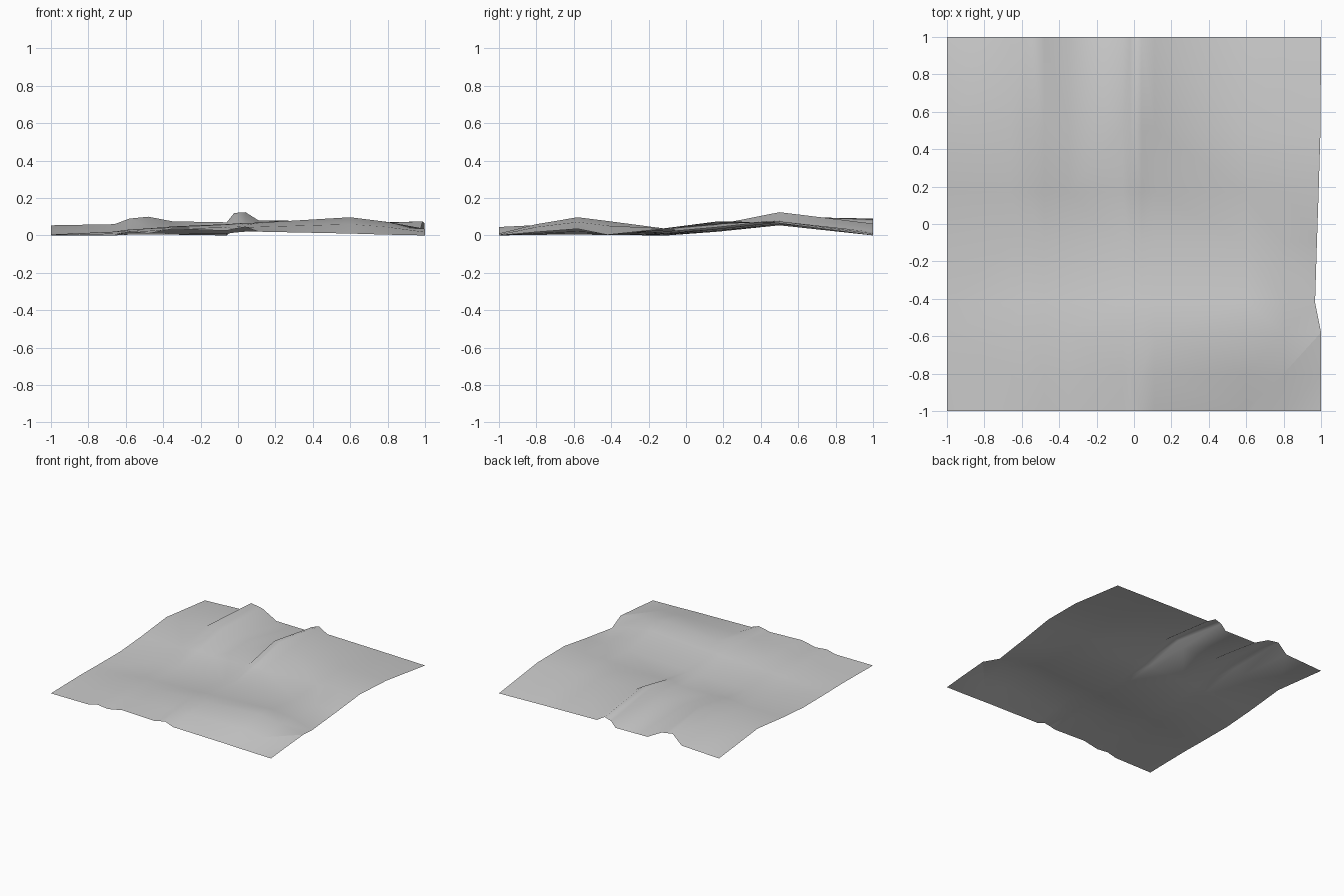
import bpy, bmesh

if "Cube" in bpy.data.objects:
    bpy.data.objects.remove(bpy.data.objects["Cube"])

# Column positions along x, and height profiles (in hundredths) at chosen y stations
xs = [-1, -.66, -.58, -.48, -.35, -.06, -.02, .04, .11, .6, .8, 1]
profiles = {
    -1.00: [0, 0, 2, 1, 3.5, 2.5, 3.5, 4.5, 2, 1, .4, 0],
    -0.80: [.3, 1, 2.6, 2.4, 4.2, 4.4, 4.8, 5.5, 4.6, 6, 4.5, 1.8],
    -0.58: [.5, 2, 3.2, 3.7, 4.8, 6, 6.3, 6.7, 6.8, 9.7, 7.2, 3.5],
    -0.42: [.2, 1, 2.2, 2.6, 3.2, 4, 4.5, 5, 5.1, 7.7, 5.2, .3],
    -0.10: [0, 0, .4, .5, .5, .9, 1.5, 2, 2, 3.5, 3.7, 4],
    0.17: [2, 2.5, 3.8, 4.3, 3.3, 3.3, 5.2, 5.9, 4.4, 6, 6.8, 7.5],
    0.50: [5.4, 6, 9, 10, 7.5, 7, 12, 12.4, 8, 7.5, 7, 6.5],
    1.00: [0, 1.5, 9, 7.4, .4, 0, 4.5, 6.3, 2, 1, .5, 0],
}
right_edge = {-.42: .968, -.10: .978, .17: .987, .50: .997}

# Loft the profiles into one open sheet
bm = bmesh.new()
rows = []
for y, heights in profiles.items():
    edge = right_edge.get(y, 1.0)
    rows.append([bm.verts.new((min(x, edge), y, h / 100))
                 for x, h in zip(xs, heights)])
for a, b in zip(rows, rows[1:]):
    for i in range(len(xs) - 1):
        bm.faces.new((a[i], a[i + 1], b[i + 1], b[i]))

# Sharp diagonal crease across the front right corner
for v1, v2 in ((rows[0][9], rows[1][10]), (rows[1][10], rows[2][11])):
    crease = bmesh.ops.connect_verts(bm, verts=[v1, v2])["edges"]
    for e in crease:
        e.smooth = False
bmesh.ops.triangulate(bm, faces=bm.faces[:], quad_method='SHORT_EDGE')

# Soft shading over the folds
for f in bm.faces:
    f.smooth = True

mesh = bpy.data.meshes.new("creased_sheet")
bm.to_mesh(mesh)
bm.free()
sheet = bpy.data.objects.new("creased_sheet", mesh)
bpy.context.collection.objects.link(sheet)
